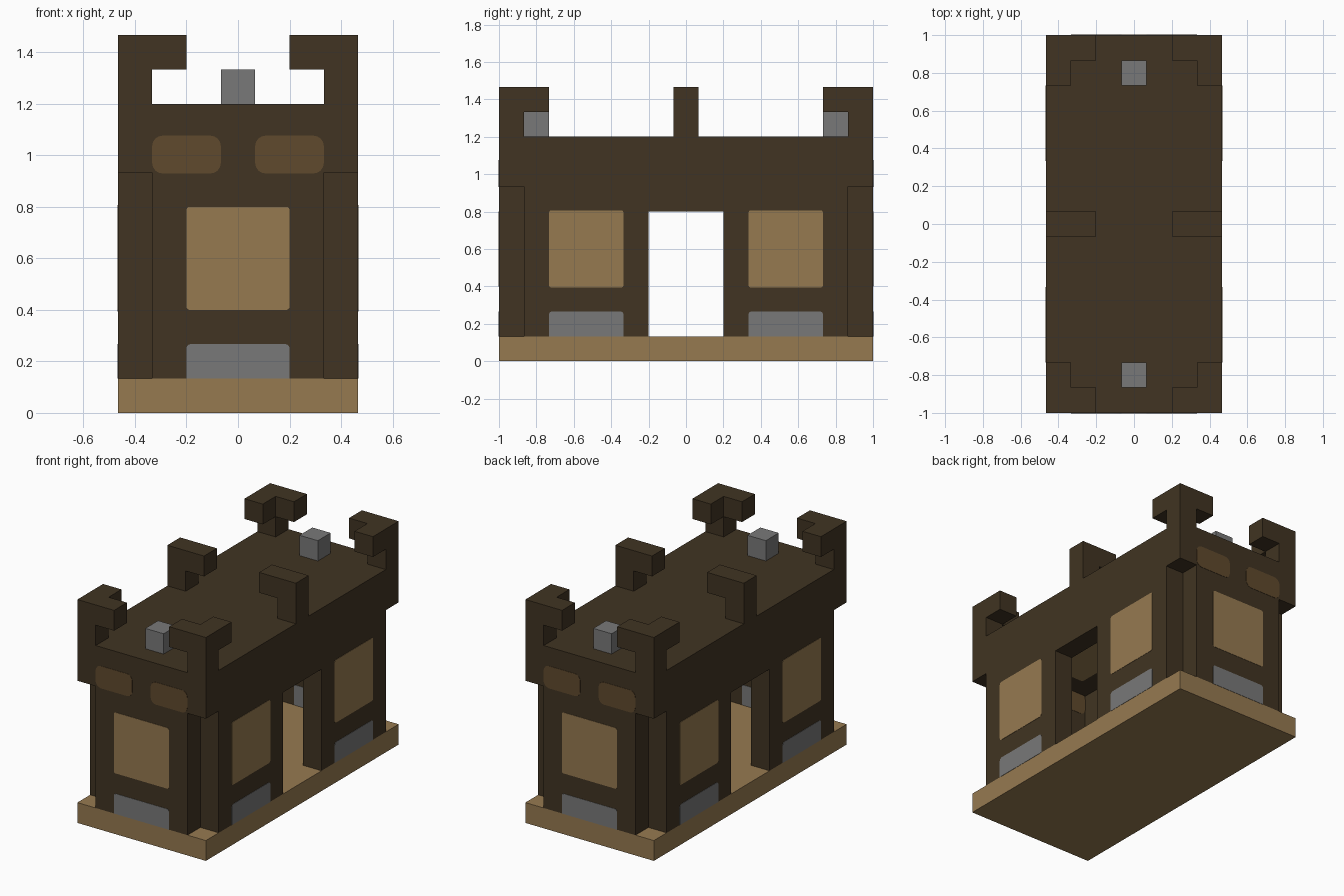
import bpy
import bmesh
from math import sin, cos, pi
from mathutils import Vector

cube = bpy.data.objects.get("Cube")
if cube:
    bpy.data.objects.remove(cube, do_unlink=True)

U = 2 / 30            # block unit
X, Y, T = 7 * U, 15 * U, 2 * U   # half width, half length, wall thickness
SKIN = 0.002          # painted panel thickness


def material(name, rgb):
    mat = bpy.data.materials.new(name)
    mat.use_nodes = True
    colour = (*rgb, 1)
    mat.diffuse_color = colour
    bsdf = mat.node_tree.nodes["Principled BSDF"]
    bsdf.inputs["Base Color"].default_value = colour
    bsdf.inputs["Roughness"].default_value = 0.9
    return mat


DARK = material("dark wood", (0.052, 0.034, 0.016))
TAN = material("tan wood", (0.305, 0.193, 0.081))
BROWN = material("mid brown wood", (0.117, 0.067, 0.026))
GREY = material("grey stone", (0.19, 0.19, 0.19))


def finish(name, bm, mat):
    bmesh.ops.recalc_face_normals(bm, faces=bm.faces)
    mesh = bpy.data.meshes.new(name)
    bm.to_mesh(mesh)
    bm.free()
    mesh.materials.append(mat)
    obj = bpy.data.objects.new(name, mesh)
    bpy.context.scene.collection.objects.link(obj)


def boxes(name, mat, spans):
    """One object from boxes given as (x0, x1, y0, y1, z0, z1)."""
    bm = bmesh.new()
    for x0, x1, y0, y1, z0, z1 in spans:
        verts = bmesh.ops.create_cube(bm, size=1)["verts"]
        for v in verts:
            v.co = Vector((x1 if v.co.x > 0 else x0,
                           y1 if v.co.y > 0 else y0,
                           z1 if v.co.z > 0 else z0))
    finish(name, bm, mat)


def panel(name, mat, origin, across, up, normal, size, radius, round_base=True):
    """Thin rounded plate lying on a wall."""
    origin, across, up, normal = map(Vector, (origin, across, up, normal))
    bm = bmesh.new()
    ring = []
    for k, (sa, su) in enumerate(((1, 1), (-1, 1), (-1, -1), (1, -1))):
        r = radius if round_base or su > 0 else 0
        a, b = sa * (size[0] / 2 - r), su * (size[1] / 2 - r)
        for i in range(5 if r else 1):
            t = (k + i / 4) * pi / 2
            ring.append(bm.verts.new(
                origin + across * (a + r * cos(t)) + up * (b + r * sin(t))))
    face = bm.faces.new(ring)
    out = bmesh.ops.extrude_face_region(bm, geom=[face])["geom"]
    moved = [g for g in out if isinstance(g, bmesh.types.BMVert)]
    bmesh.ops.translate(bm, verts=moved, vec=normal * SKIN)
    finish(name, bm, mat)


def flip(span, sx, sy):
    """Mirror a box span across x and/or y."""
    x0, x1, y0, y1, z0, z1 = span
    return (*sorted((x0 * sx, x1 * sx)), *sorted((y0 * sy, y1 * sy)), z0, z1)


# Heights
FLOOR, DOOR, BAND, CEIL, ROOF = 2 * U, 12 * U, 14 * U, 16 * U, 18 * U
ARM, TOP = 20 * U, 22 * U
XI, YI = X - T, Y - T   # inner wall planes

boxes("base", TAN, [(-X, X, -Y, Y, 0, FLOOR)])
boxes("roof", DARK, [(-X, X, -Y, Y, CEIL, ROOF)])

# Upper band that overhangs the notched corners
boxes("upper_band", DARK,
      [flip((XI, X, -Y, Y, BAND, CEIL), s, 1) for s in (1, -1)]
      + [flip((-XI, XI, YI, Y, BAND, CEIL), 1, s) for s in (1, -1)])

# End walls, side walls and door lintels
for s, end, side in ((-1, "front", "right"), (1, "back", "left")):
    boxes(end + "_wall", DARK, [flip((-XI, XI, YI, Y, FLOOR, BAND), 1, s)])
    boxes(side + "_wall", DARK, [
        flip((XI, X, 3 * U, YI, FLOOR, BAND), s, 1),
        flip((XI, X, 3 * U, YI, FLOOR, BAND), s, -1),
        flip((XI, X, -3 * U, 3 * U, DOOR, BAND), s, 1)])

# Hooked battlements at the corners and the middle of the sides
for sx, side in ((-1, "right"), (1, "left")):
    for sy, end in ((-1, "front"), (1, "back")):
        parts = [(XI, X, YI, Y, ROOF, TOP),
                 (3 * U, XI, YI, Y, ARM, TOP),
                 (XI, X, 11 * U, YI, ARM, TOP)]
        boxes(f"{end}_{side}_battlement", DARK, [flip(p, sx, sy) for p in parts])
    parts = [(XI, X, -U, U, ROOF, TOP), (3 * U, XI, -U, U, ARM, TOP)]
    boxes(f"middle_{side}_battlement", DARK, [flip(p, sx, 1) for p in parts])

# Stone blocks on the roof
for sy, end in ((-1, "front"), (1, "back")):
    boxes(end + "_roof_stone", GREY,
          [flip((-U, U, 11 * U, YI, ROOF, ARM), 1, sy)])

# Painted panels on the outer and inner face of every wall
UP = (0, 0, 1)
for s in (-1, 1):
    for plane, n, face in ((1, 1, "outer"), (0, -1, "inner")):
        y, x = s * (Y if plane else YI), s * (X if plane else XI)
        end = ("front" if s < 0 else "back") + "_" + face
        side = ("right" if s < 0 else "left") + "_" + face
        ny, nx = (0, s * n, 0), (s * n, 0, 0)
        ax, ay = (1, 0, 0), (0, 1, 0)
        panel(end + "_window", TAN, (0, y, 9 * U), ax, UP, ny, (6 * U, 6 * U), 0.012)
        panel(end + "_stone", GREY, (0, y, 3 * U), ax, UP, ny, (6 * U, T), 0.015, False)
        for h in (-1, 1):
            panel(end + "_upper_panel", BROWN, (h * 3 * U, y, 15.05 * U), ax, UP, ny,
                  (4 * U, 2.2 * U), 0.04)
            panel(side + "_window", TAN, (x, h * 8 * U, 9 * U), ay, UP, nx,
                  (6 * U, 6.2 * U), 0.015)
            panel(side + "_stone", GREY, (x, h * 8 * U, 3 * U), ay, UP, nx,
                  (6 * U, T), 0.02, False)

# Ceiling panel inside
panel("ceiling_panel", TAN, (0, 0, CEIL), (1, 0, 0), (0, 1, 0), (0, 0, -1),
      (6 * U, 22 * U), 0.015)
